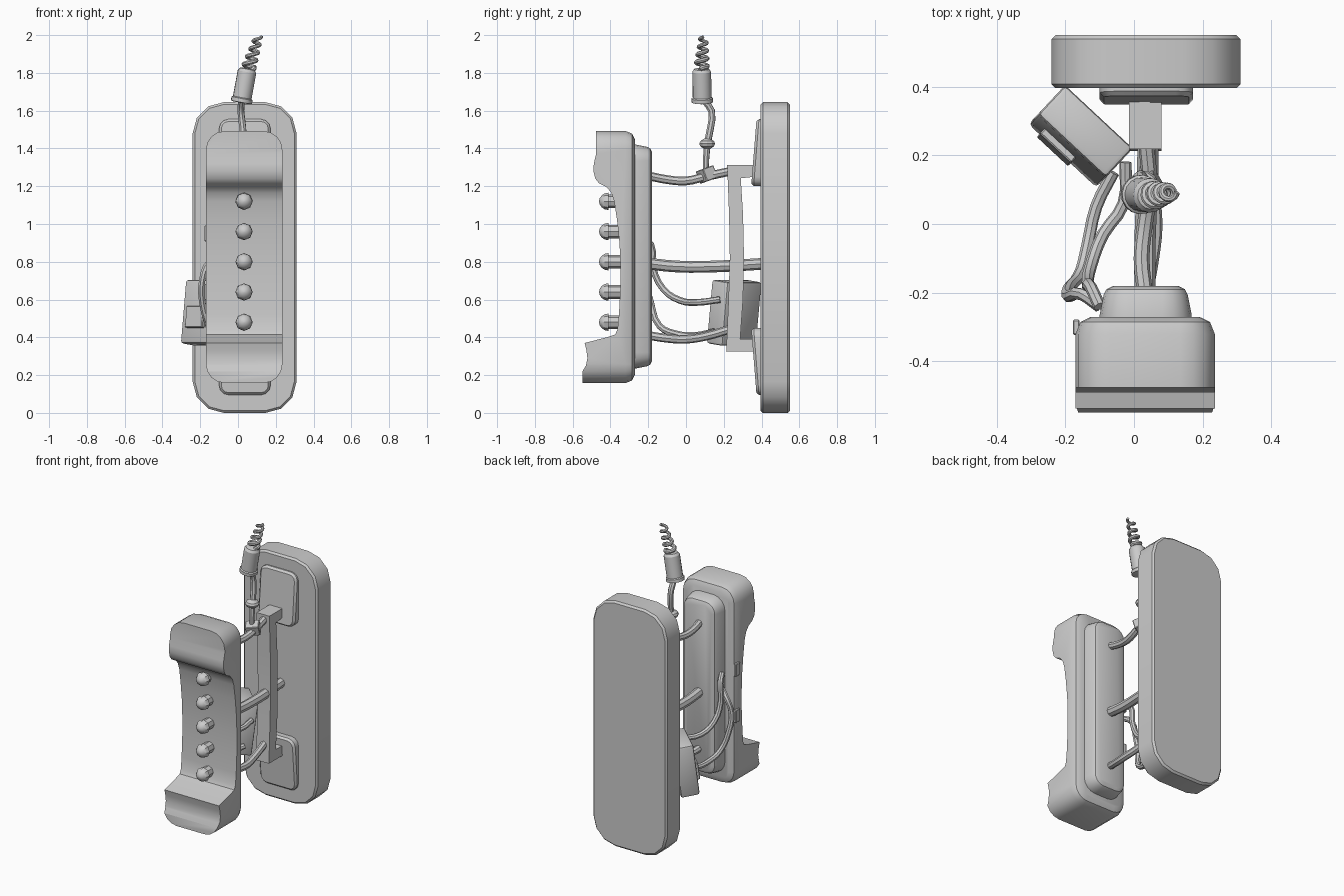
import bpy, bmesh, math
from mathutils import Vector, Matrix

if "Cube" in bpy.data.objects:
    bpy.data.objects.remove(bpy.data.objects["Cube"])

XC = 0.032  # shared centre line of plate, handset and bracket


def finish(bm, name):
    bmesh.ops.recalc_face_normals(bm, faces=bm.faces)
    me = bpy.data.meshes.new(name)
    bm.to_mesh(me)
    bm.free()
    ob = bpy.data.objects.new(name, me)
    bpy.context.collection.objects.link(ob)
    return ob


def outline(x0, x1, z0, z1, r, seg):
    pts = []
    for cx, cz, a in ((x1 - r, z1 - r, 0), (x0 + r, z1 - r, 90), (x0 + r, z0 + r, 180), (x1 - r, z0 + r, 270)):
        for i in range(seg + 1):
            t = math.radians(a + 90 * i / seg)
            pts.append((cx + r * math.cos(t), cz + r * math.sin(t)))
    return pts


def slab(name, x0, x1, z0, z1, r, layers, seg=3, slope=None):
    """Rounded rectangle lofted along y; layers are (y, inset)."""
    bm = bmesh.new()
    loops = []
    for y, d in layers:
        ring = outline(x0 + d, x1 - d, z0 + d, z1 - d, r - d, seg)
        loops.append([bm.verts.new((x, y + (slope(z) if slope and y < 0.395 else 0), z)) for x, z in ring])
    n = len(loops[0])
    for a, b in zip(loops, loops[1:]):
        for i in range(n):
            bm.faces.new((a[i], a[(i + 1) % n], b[(i + 1) % n], b[i]))
    bm.faces.new(loops[0])
    bm.faces.new(loops[-1])
    return finish(bm, name)


def extrude_yz(name, pts, x0, x1):
    bm = bmesh.new()
    f = bm.faces.new([bm.verts.new((x0, y, z)) for y, z in pts])
    g = bmesh.ops.extrude_face_region(bm, geom=[f])
    bmesh.ops.translate(bm, vec=(x1 - x0, 0, 0), verts=[v for v in g['geom'] if isinstance(v, bmesh.types.BMVert)])
    return finish(bm, name)


def tube(name, pts, r, radii=None, smooth=3):
    cu = bpy.data.curves.new(name, 'CURVE')
    cu.dimensions = '3D'
    cu.bevel_depth, cu.bevel_resolution, cu.resolution_u = r, 2, smooth
    cu.use_fill_caps = True
    sp = cu.splines.new('BEZIER')
    sp.bezier_points.add(len(pts) - 1)
    for i, p in enumerate(pts):
        b = sp.bezier_points[i]
        b.co = p
        b.handle_left_type = b.handle_right_type = 'AUTO'
        b.radius = radii[i] if radii else 1
    ob = bpy.data.objects.new(name, cu)
    bpy.context.collection.objects.link(ob)
    return ob


def box(name, size, mat, bevel=0.0, seg=2):
    bm = bmesh.new()
    bmesh.ops.create_cube(bm, size=1)
    bmesh.ops.scale(bm, vec=size, verts=bm.verts)
    if bevel:
        bmesh.ops.bevel(bm, geom=bm.edges[:], offset=bevel, segments=seg, profile=0.5, affect='EDGES')
    bmesh.ops.transform(bm, matrix=mat, verts=bm.verts)
    return finish(bm, name)


def lathe(name, prof, seg, mat):
    """Profile of (radius, height) spun around local z."""
    bm = bmesh.new()
    rings = [[bm.verts.new((r * math.cos(2 * math.pi * i / seg), r * math.sin(2 * math.pi * i / seg), h))
              for i in range(seg)] for r, h in prof]
    for a, b in zip(rings, rings[1:]):
        for i in range(seg):
            bm.faces.new((a[i], a[(i + 1) % seg], b[(i + 1) % seg], b[i]))
    bm.faces.new(rings[0])
    bm.faces.new(rings[-1])
    bmesh.ops.transform(bm, matrix=mat, verts=bm.verts)
    return finish(bm, name)


# back plate with its two wedge pads
slab('back_plate', -0.24, 0.31, 0.0, 1.645, 0.165,
     [(0.395, 0.012), (0.407, 0), (0.538, 0), (0.55, 0.012)])
for nm, z0, z1 in (('upper_pad', 1.20, 1.555), ('lower_pad', 0.095, 0.45)):
    slab(nm, -0.10, 0.172, z0, z1, 0.05, [(0.347, 0.012), (0.36, 0), (0.41, 0)],
         slope=lambda z: 0.08 * max(0, abs(z - 0.825) - 0.4))

# handset: rounded block with its front carved by the side profile
handset = slab('handset', -0.17, 0.235, 0.158, 1.492, 0.10,
               [(-0.7, 0), (-0.32, 0), (-0.285, 0.014), (-0.27, 0.045)], seg=4)
front = [(-0.476, 1.6), (-0.476, 1.37), (-0.488, 1.32), (-0.49, 1.28), (-0.48, 1.24), (-0.46, 1.215),
         (-0.42, 1.195), (-0.395, 1.165), (-0.38, 1.12), (-0.365, 1.02), (-0.352, 0.90), (-0.347, 0.78),
         (-0.348, 0.65), (-0.355, 0.52), (-0.363, 0.44), (-0.375, 0.415), (-0.42, 0.40), (-0.537, 0.37),
         (-0.527, 0.33), (-0.522, 0.29), (-0.53, 0.25), (-0.548, 0.22), (-0.55, 0.1)]
carver = extrude_yz('carver', front + [(-0.1, 0.1), (-0.1, 1.6)], -0.4, 0.4)
carver.hide_render = True
mod = handset.modifiers.new('carve', 'BOOLEAN')
mod.operation, mod.object, mod.solver = 'INTERSECT', carver, 'EXACT'
bpy.context.view_layer.objects.active = handset
bpy.ops.object.modifier_apply(modifier='carve')
bpy.data.objects.remove(carver)
slab('handset_rear_cover', -0.10, 0.168, 0.235, 1.42, 0.085,
     [(-0.30, 0), (-0.265, 0), (-0.205, 0.012), (-0.19, 0.02), (-0.18, 0.04)], seg=4)

# five domed front buttons
dome = [(0.036, -0.07), (0.036, 0.0), (0.046, 0.0)] + \
       [(max(0.003, 0.046 * math.cos(t)), 0.05 * math.sin(t)) for t in (0.4, 0.8, 1.2, 1.57)]
for i in range(5):
    lathe('button_%d' % (i + 1), dome, 8,
          Matrix.Translation((XC, -0.41, 0.48 + 0.16 * i)) @ Matrix.Rotation(math.pi / 2, 4, 'X'))

# side keys on the handset
for i, z in enumerate((0.95, 0.64)):
    box('side_key_%d' % (i + 1), (0.02, 0.045, 0.085), Matrix.Translation((-0.168, -0.30, z)), 0.004, 1)

# bowed bracket
outer = [(0.218, 1.312), (0.355, 1.312), (0.36, 1.25), (0.29, 1.242), (0.302, 1.05), (0.307, 0.82),
         (0.302, 0.60), (0.287, 0.392), (0.36, 0.392), (0.36, 0.325), (0.213, 0.325), (0.225, 0.60),
         (0.232, 0.82), (0.228, 1.05)]
extrude_yz('bracket', outer, XC - 0.047, XC + 0.048)

# rods and links between handset and bracket
tube('middle_rod', [(XC, -0.2, 0.79), (XC, -0.05, 0.775), (0.04, 0.15, 0.775), (0.04, 0.42, 0.79)], 0.031)
tube('upper_link', [(XC, -0.2, 1.255), (XC - 0.01, -0.1, 1.235), (XC, 0.0, 1.228), (0.045, 0.1, 1.25),
                    (0.035, 0.24, 1.28)], 0.023)
tube('lower_link', [(XC, -0.2, 0.41), (0.05, -0.1, 0.395), (0.06, 0.0, 0.39), (0.05, 0.1, 0.405),
                    (0.035, 0.24, 0.445)], 0.023)

# tilted side box and its cover
M = (Matrix.Translation((-0.155, 0.255, 0.53)) @ Matrix.Rotation(math.radians(-43), 4, 'Z')
     @ Matrix.Rotation(math.radians(-7), 4, 'X'))
box('side_box', (0.27, 0.118, 0.34), M, 0.014)
box('side_box_latch', (0.125, 0.03, 0.115), M @ Matrix.Translation((-0.03, -0.064, -0.03)), 0.004, 1)

# two slack cables from handset to side box
tube('inner_cable', [(-0.10, -0.24, 0.925), (-0.125, -0.185, 0.89), (-0.135, -0.175, 0.77), (-0.125, -0.12, 0.655),
                     (-0.09, -0.03, 0.595), (-0.03, 0.06, 0.585), (-0.025, 0.18, 0.60)], 0.018)
tube('outer_cable', [(-0.10, -0.24, 0.82), (-0.15, -0.205, 0.80), (-0.19, -0.21, 0.70), (-0.188, -0.185, 0.58),
                     (-0.155, -0.14, 0.46), (-0.135, -0.06, 0.42), (-0.11, 0.05, 0.41), (-0.06, 0.15, 0.43)], 0.018)

# joint block and stem of the antenna
box('joint_block', (0.085, 0.07, 0.07), Matrix.Translation((0.035, 0.11, 1.262))
    @ Matrix.Rotation(0.35, 4, 'X') @ Matrix.Rotation(0.5, 4, 'Z'), 0.004, 1)
stem = [(0.03, 0.105, 1.28), (0.028, 0.112, 1.42), (0.025, 0.13, 1.51), (0.015, 0.135, 1.60), (0.02, 0.09, 1.66)]
tube('antenna_stem', stem, 0.019, [0.8, 1, 1, 1, 1], 2)
lathe('stem_bead', [(0.015, -0.028), (0.038, -0.014), (0.044, 0), (0.038, 0.014), (0.015, 0.028)], 10,
      Matrix.Translation((0.028, 0.112, 1.425)))

# leaning antenna barrel
a, b = Vector((0.018, 0.086, 1.645)), Vector((0.05, 0.083, 1.82))
R = (b - a).to_track_quat('Z', 'Y').to_matrix().to_4x4()
h = (b - a).length
lathe('antenna_barrel', [(0.046, -0.003), (0.057, 0.0), (0.057, 0.02), (0.05, 0.025), (0.05, h - 0.015),
                         (0.04, h), (0.02, h + 0.005)], 16, Matrix.Translation(a) @ R)

# tapering coil on top
N, turns = 32, 4
coil, radii = [(0.05, 0.083, 1.80)], [1.2]
for i in range(N + 1):
    t = i / N
    ang, r = 2 * math.pi * turns * t, 0.031 - 0.013 * t
    coil.append((0.055 + 0.052 * t + r * math.cos(ang), 0.082 + 0.01 * t + r * math.sin(ang), 1.825 + 0.165 * t))
    radii.append(1.15 - 0.4 * t)
tube('antenna_coil', coil, 0.012, radii, 2)

# convert curves to mesh and shade
bpy.ops.object.select_all(action='SELECT')
bpy.context.view_layer.objects.active = bpy.data.objects['antenna_coil']
bpy.ops.object.convert(target='MESH')
bpy.ops.object.select_all(action='SELECT')
bpy.ops.object.shade_smooth_by_angle(angle=math.radians(32))
